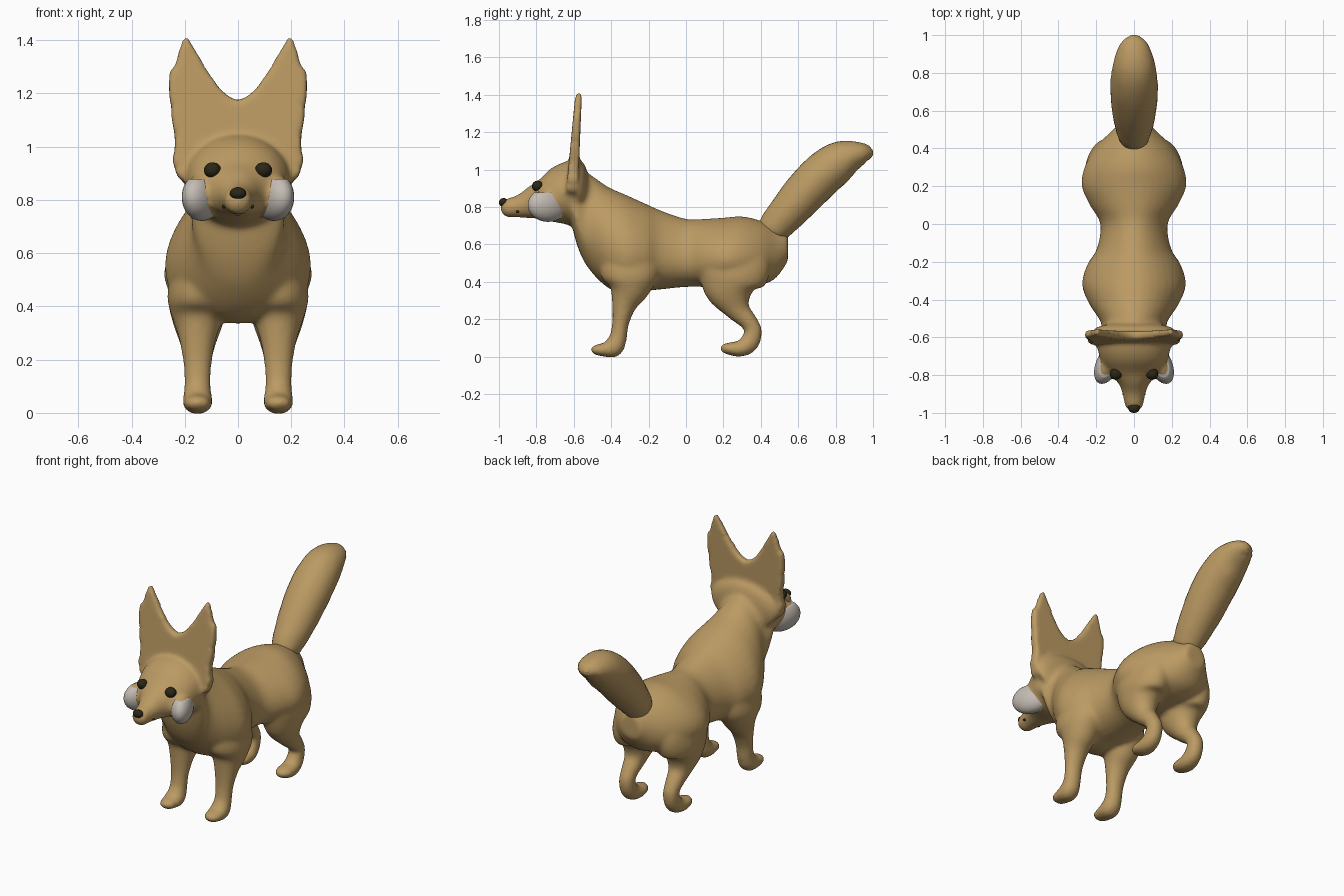
import bpy, bmesh, math, random
from mathutils import Vector, Matrix

random.seed(4)
old = bpy.data.objects.get("Cube")
if old:
    bpy.data.objects.remove(old, do_unlink=True)


def material(name, rgb):
    m = bpy.data.materials.new(name)
    m.use_nodes = True
    m.diffuse_color = (*rgb, 1)
    m.node_tree.nodes["Principled BSDF"].inputs["Base Color"].default_value = (*rgb, 1)
    return m


tan = material("tan fur", (0.5, 0.325, 0.125))
white = material("pale cheek fur", (0.55, 0.5, 0.45))
dark = material("dark brown", (0.024, 0.02, 0.008))


def finish(bm, name, mat):
    bmesh.ops.recalc_face_normals(bm, faces=bm.faces)
    for f in bm.faces:
        f.smooth = True
    me = bpy.data.meshes.new(name)
    bm.to_mesh(me)
    bm.free()
    me.materials.append(mat)
    ob = bpy.data.objects.new(name, me)
    bpy.context.collection.objects.link(ob)
    return ob


def spline(points, steps=4):
    """Smooth curve through the given points."""
    pts = [Vector(p) for p in points]
    pts = [pts[0]] + pts + [pts[-1]]
    out = []
    for a, b, c, d in zip(pts, pts[1:], pts[2:], pts[3:]):
        for k in range(steps):
            t = k / steps
            out.append(b + (c - a) * (t / 2) + (a - b * 2.5 + c * 2 - d / 2) * t ** 2
                       + (b * 1.5 - c * 1.5 + d / 2 - a / 2) * t ** 3)
    return out + [pts[-1]]


def loft(bm, points, x=0, egg=0, upright=False, sides=32):
    """Skin ellipses along (y, z, half width, half depth) points."""
    rings = []
    path = spline(points)
    for i, (y, z, rx, rd) in enumerate(path):
        a, b = path[max(i - 1, 0)], path[min(i + 1, len(path) - 1)]
        t = Vector((0, 1, 0)) if upright else Vector((0, b[0] - a[0], b[1] - a[1])).normalized()
        n = Vector((0, -t.z, t.y))
        ring = []
        for k in range(sides):
            ang = math.tau * k / sides
            c, s = math.cos(ang), math.sin(ang)
            ring.append(bm.verts.new(Vector((x + rx * c * (1 - egg * s), y, z)) + n * rd * s))
        rings.append(ring)
    for r, q in zip(rings, rings[1:]):
        for k in range(sides):
            j = (k + 1) % sides
            bm.faces.new((r[k], r[j], q[j], q[k]))
    bm.faces.new(rings[0])
    bm.faces.new(rings[-1])


def add_ball(bm, centre, radii, turn=0):
    ball = bmesh.ops.create_uvsphere(bm, u_segments=32, v_segments=20, radius=1)
    place = (Matrix.Translation(centre) @ Matrix.Rotation(math.radians(turn), 4, "Z")
             @ Matrix.Diagonal((*radii, 1)))
    bmesh.ops.transform(bm, matrix=place, verts=ball["verts"])


def ellipsoid(name, centre, radii, mat, turn=0, cut=None):
    bm = bmesh.new()
    add_ball(bm, centre, radii, turn)
    if cut:
        bmesh.ops.bisect_plane(bm, geom=bm.verts[:] + bm.edges[:] + bm.faces[:],
                               plane_co=(0, 0, cut), plane_no=(0, 0, 1), clear_outer=True)
        bmesh.ops.holes_fill(bm, edges=[e for e in bm.edges if e.is_boundary])
    return finish(bm, name, mat)


body = bmesh.new()

# Torso with chest, waist and hips
loft(body, [(-0.61, 0.85, 0.18, 0.15), (-0.575, 0.79, 0.175, 0.215), (-0.52, 0.725, 0.172, 0.255),
            (-0.42, 0.64, 0.235, 0.27), (-0.32, 0.6, 0.27, 0.265),
            (-0.22, 0.585, 0.245, 0.235), (-0.13, 0.57, 0.193, 0.21),
            (0, 0.555, 0.175, 0.182), (0.1, 0.555, 0.23, 0.182), (0.2, 0.555, 0.272, 0.188),
            (0.3, 0.56, 0.258, 0.19), (0.4, 0.555, 0.205, 0.172), (0.48, 0.555, 0.13, 0.135),
            (0.545, 0.585, 0.065, 0.075)], egg=0.2, upright=True)

# Head and muzzle
loft(body, [(-0.99, 0.795, 0.015, 0.018), (-0.965, 0.795, 0.047, 0.047),
            (-0.9, 0.805, 0.06, 0.06), (-0.84, 0.825, 0.085, 0.085),
            (-0.79, 0.84, 0.135, 0.102), (-0.72, 0.865, 0.175, 0.143),
            (-0.64, 0.875, 0.195, 0.168), (-0.57, 0.86, 0.17, 0.18),
            (-0.5, 0.8, 0.13, 0.14)], upright=True)
# Nape spreading into the ears
add_ball(body, (0, -0.57, 0.91), (0.222, 0.05, 0.14))

# Legs with paws
fore = [(-0.3, 0.63, 0.05, 0.08), (-0.3, 0.53, 0.098, 0.15), (-0.3, 0.43, 0.113, 0.155),
        (-0.305, 0.36, 0.096, 0.11), (-0.33, 0.28, 0.07, 0.068), (-0.35, 0.18, 0.053, 0.045),
        (-0.363, 0.1, 0.05, 0.047), (-0.39, 0.05, 0.056, 0.055), (-0.44, 0.037, 0.055, 0.037),
        (-0.49, 0.037, 0.042, 0.026), (-0.508, 0.037, 0.015, 0.01)]
hind = [(0.27, 0.63, 0.05, 0.1), (0.265, 0.54, 0.095, 0.18), (0.25, 0.44, 0.114, 0.19),
        (0.24, 0.35, 0.098, 0.14), (0.275, 0.255, 0.065, 0.07), (0.335, 0.187, 0.05, 0.048),
        (0.36, 0.135, 0.046, 0.047), (0.337, 0.073, 0.049, 0.052), (0.29, 0.043, 0.054, 0.044),
        (0.23, 0.043, 0.052, 0.034), (0.195, 0.045, 0.032, 0.022), (0.182, 0.045, 0.012, 0.008)]
for side in (-1, 1):
    loft(body, fore, x=0.152 * side)
    loft(body, hind, x=0.15 * side)
    # Tan upper cheek bulge, carried on below in pale fur
    add_ball(body, (0.134 * side, -0.735, 0.811), (0.06, 0.113, 0.087), turn=25 * side)

# Pair of tall ears as one ragged sheet, thicker toward the head
half = [(0, 1.175), (0.03, 1.185), (0.07, 1.22), (0.11, 1.28), (0.15, 1.345), (0.19, 1.415),
        (0.213, 1.4), (0.235, 1.32), (0.254, 1.28), (0.254, 1.15), (0.243, 1.05),
        (0.24, 0.95), (0.222, 0.885), (0.16, 0.83)]
edge = []
for (x0, z0), (x1, z1) in zip(half, half[1:]):
    for k in range(3):
        f = k / 3
        ragged = random.uniform(-0.006, 0.009) if x0 > 0.21 else 0
        edge.append((x0 + (x1 - x0) * f + ragged, z0 + (z1 - z0) * f))
edge.append(half[-1])
outline = edge + [(-x, z) for x, z in reversed(edge[1:])]
front, back = [], []
for x, z in outline:
    front.append(body.verts.new((x, -0.592 - 0.095 * (1.4 - z), z)))
    back.append(body.verts.new((x, -0.557 - 0.04 * (1.4 - z), z)))
body.faces.new(front)
body.faces.new(back)
for k in range(len(outline)):
    j = (k + 1) % len(outline)
    body.faces.new((front[k], front[j], back[j], back[k]))

# Blend everything into one soft skin
skin = finish(body, "body", tan)
remesh = skin.modifiers.new("blend", "REMESH")
remesh.mode = "VOXEL"
remesh.voxel_size = 0.011
remesh.use_smooth_shade = True
soften = skin.modifiers.new("soften", "SMOOTH")
soften.factor = 0.5
soften.iterations = 12

# Bushy tail
bm = bmesh.new()
loft(bm, [(0.452, 0.66, 0.07, 0.075), (0.472, 0.69, 0.085, 0.088), (0.53, 0.758, 0.103, 0.1),
          (0.62, 0.86, 0.12, 0.113), (0.72, 0.965, 0.126, 0.118), (0.81, 1.037, 0.118, 0.111),
          (0.88, 1.072, 0.102, 0.088), (0.95, 1.088, 0.075, 0.055), (0.985, 1.087, 0.04, 0.03),
          (1.0, 1.085, 0.01, 0.008)])
for v in bm.verts:
    v.co += Vector(random.uniform(-0.002, 0.002) for _ in range(3))
    v.co.y = min(v.co.y, 1.0)
tail = finish(bm, "tail", tan)
soft_tail = tail.modifiers.new("soften", "SMOOTH")
soft_tail.iterations = 2

# Face details
ellipsoid("nose", (0, -0.975, 0.825), (0.031, 0.025, 0.023), dark)
for side, label in ((1, "left"), (-1, "right")):
    ellipsoid(label + "_cheek", (0.136 * side, -0.737, 0.811), (0.063, 0.117, 0.09), white,
              turn=25 * side, cut=0.878)
    ellipsoid(label + "_eye", (0.096 * side, -0.793, 0.912), (0.032, 0.031, 0.029), dark)
    ellipsoid(label + "_mouth_corner", (0.053 * side, -0.9, 0.775), (0.008, 0.008, 0.007), dark)
